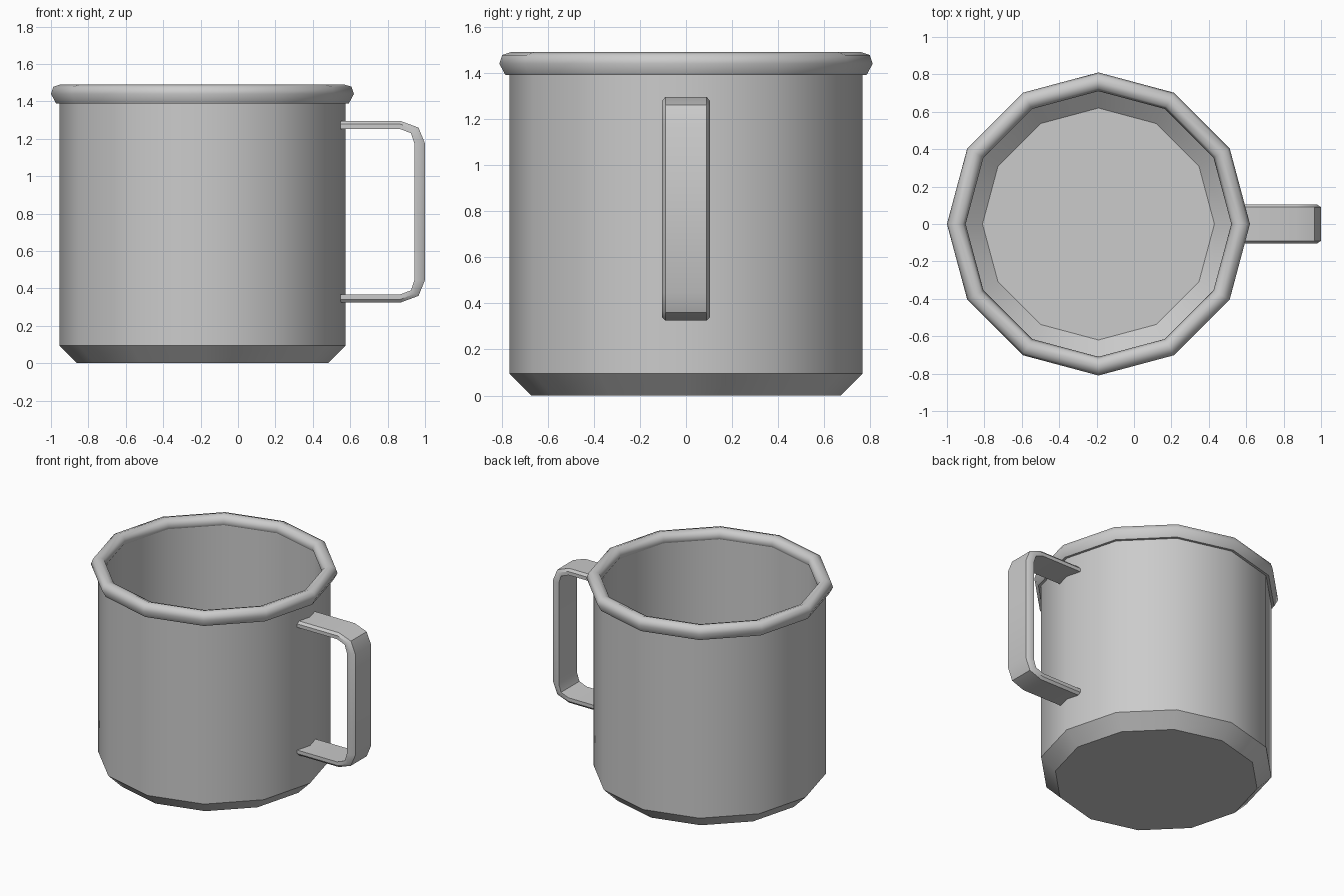
import bpy, bmesh, math

SIDES = 12
CENTRE_X = -0.19

cube = bpy.data.objects.get("Cube")
if cube:
    bpy.data.objects.remove(cube, do_unlink=True)

grey = bpy.data.materials.new("grey metal")
grey.use_nodes = True
colour = (0.6, 0.6, 0.6, 1)
grey.diffuse_color = colour
grey.node_tree.nodes["Principled BSDF"].inputs["Base Color"].default_value = colour


def finish(name, bm, angle):
    bmesh.ops.recalc_face_normals(bm, faces=bm.faces[:])
    mesh = bpy.data.meshes.new(name)
    bm.to_mesh(mesh)
    bm.free()
    mesh.materials.append(grey)
    obj = bpy.data.objects.new(name, mesh)
    bpy.context.collection.objects.link(obj)
    bpy.ops.object.select_all(action="DESELECT")
    obj.select_set(True)
    bpy.context.view_layer.objects.active = obj
    bpy.ops.object.shade_smooth_by_angle(angle=math.radians(angle))
    return obj


def bridge(bm, a, b):
    n = len(a)
    for i in range(n):
        j = (i + 1) % n
        bm.faces.new((a[i], a[j], b[j], b[i]))


def lathe(name, profile, closed, angle):
    """Revolve (radius, z) points; an open profile gets flat end discs."""
    bm = bmesh.new()
    rings = []
    for r, z in profile:
        turn = [math.tau * i / SIDES for i in range(SIDES)]
        rings.append([bm.verts.new((r * math.cos(t), r * math.sin(t), z)) for t in turn])
    for a, b in zip(rings, rings[1:]):
        bridge(bm, a, b)
    if closed:
        bridge(bm, rings[-1], rings[0])
    else:
        bm.faces.new(rings[0])
        bm.faces.new(rings[-1])
    obj = finish(name, bm, angle)
    obj.location.x = CENTRE_X
    return obj


# Cup wall with chamfered foot, hollow inside down to the floor
lathe("cup_body", [(0.67, 0), (0.765, 0.095), (0.765, 1.43), (0.72, 1.43),
                   (0.72, 0.125), (0.62, 0.04)], False, 40)

# Rolled rim, flat underneath
lathe("rolled_rim", [(0.755, 1.39), (0.783, 1.39), (0.81, 1.44), (0.797, 1.478),
                     (0.76, 1.49), (0.725, 1.478), (0.71, 1.44), (0.73, 1.40)], True, 58)

# Strap handle: outer and inner lines of the upper half, mirrored about mid height
MID_Z = 0.81
outer = [(0.54, 0.485), (0.87, 0.485), (0.965, 0.45), (1.0, 0.365)]
inner = [(0.54, 0.443), (0.865, 0.443), (0.925, 0.42), (0.943, 0.365)]
outer += [(x, -z) for x, z in reversed(outer)]
inner += [(x, -z) for x, z in reversed(inner)]

# Cross-section as (side, depth from the outer line towards the inner line)
section = [(-0.09, 0), (0.09, 0), (0.105, 0.4), (0.105, 1), (-0.105, 1), (-0.105, 0.4)]
bm = bmesh.new()
loops = []
for (ox, oz), (ix, iz) in zip(outer, inner):
    loops.append([bm.verts.new((ox + (ix - ox) * d, y, MID_Z + oz + (iz - oz) * d))
                  for y, d in section])
for a, b in zip(loops, loops[1:]):
    bridge(bm, a, b)
bm.faces.new(loops[0])
bm.faces.new(loops[-1])
finish("handle", bm, 40)
